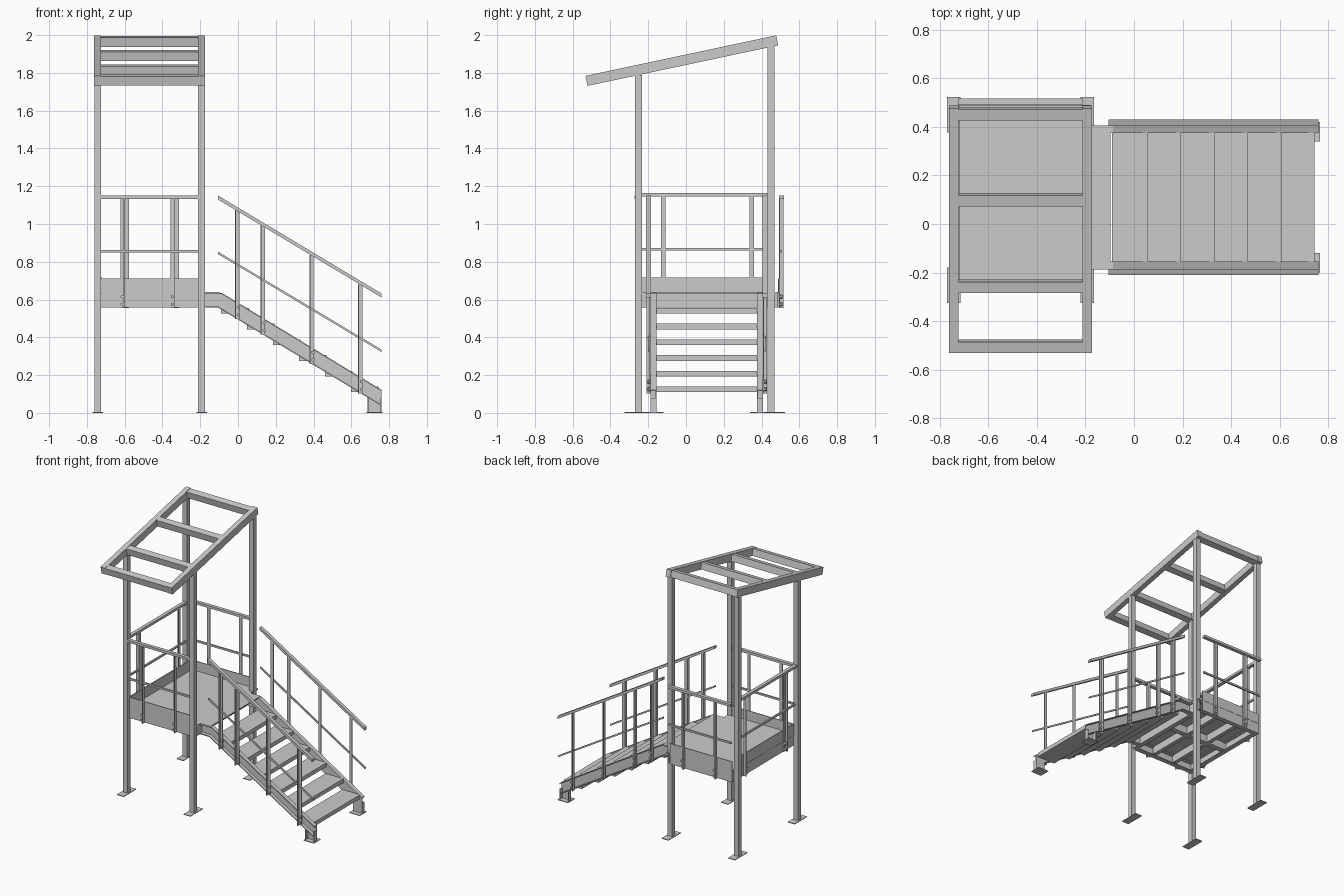
import bpy, bmesh, math
from mathutils import Matrix, Vector

if "Cube" in bpy.data.objects:
    bpy.data.objects.remove(bpy.data.objects["Cube"])


def finish(name, bm):
    bmesh.ops.recalc_face_normals(bm, faces=bm.faces)
    me = bpy.data.meshes.new(name)
    bm.to_mesh(me)
    bm.free()
    ob = bpy.data.objects.new(name, me)
    bpy.context.collection.objects.link(ob)
    return ob


def box(name, x0, x1, y0, y1, z0, z1):
    bm = bmesh.new()
    m = Matrix.Translation(((x0 + x1) / 2, (y0 + y1) / 2, (z0 + z1) / 2))
    bmesh.ops.create_cube(bm, size=1, matrix=m @ Matrix.Diagonal((x1 - x0, y1 - y0, z1 - z0, 1)))
    return finish(name, bm)


def prism(name, pts, axis, a, b):
    """Extrude an outline: axis 'y' takes (x, z) points, axis 'x' (y, z), axis 'z' (x, y)."""
    put = {'x': lambda p, t: (t, p[0], p[1]), 'y': lambda p, t: (p[0], t, p[1]),
           'z': lambda p, t: (p[0], p[1], t)}[axis]
    bm = bmesh.new()
    lo = [bm.verts.new(put(p, a)) for p in pts]
    hi = [bm.verts.new(put(p, b)) for p in pts]
    bm.faces.new(lo)
    bm.faces.new(hi[::-1])
    for i in range(len(pts)):
        j = (i + 1) % len(pts)
        bm.faces.new((lo[i], lo[j], hi[j], hi[i]))
    return finish(name, bm)


def channel(u, v, w, h, d, t=0.006):
    """C outline: web on u, flanges reaching w along u (signed), from v up h."""
    return [(u, v), (u + w, v), (u + w, v + t), (u + d * t, v + t),
            (u + d * t, v + h - t), (u + w, v + h - t), (u + w, v + h), (u, v + h)]


def angle_post(name, x, y, sx, sy, z0, z1, leg=0.023, t=0.005):
    """L-section upright with its corner at x, y."""
    pts = [(0, 0), (leg, 0), (leg, t), (t, t), (t, leg), (0, leg)]
    prism(name, [(x + sx * p, y + sy * q) for p, q in pts], 'z', z0, z1)


def bolts(name, x, y, z, axis='Y'):
    for k, dz in enumerate((0, 0.04)):
        bm = bmesh.new()
        rot = Matrix.Rotation(math.pi / 2, 4, 'X' if axis == 'Y' else 'Y')
        bmesh.ops.create_cone(bm, cap_ends=True, segments=6, radius1=0.009, radius2=0.009,
                              depth=0.016, matrix=Matrix.Translation((x, y, z + dz)) @ rot)
        finish(f"{name}_{k}", bm)


# Main posts with base plates
for sx, x in (("left", -0.743), ("right", -0.193)):
    for sy, y, top in (("front", -0.252, 1.79), ("back", 0.45, 1.94)):
        box(f"post_{sy}_{sx}", x - 0.018, x + 0.018, y - 0.018, y + 0.018, 0, top)
        box(f"base_plate_{sy}_{sx}", x - 0.028, x + 0.028, y - 0.073, y + 0.073, 0, 0.005)

# Sloped roof frame
tilt = math.radians(12)
roof = Matrix.Translation((-0.468, -0.022, 1.865)) @ Matrix.Rotation(tilt, 4, 'X')
for side, x in (("left", -0.275), ("right", 0.275)):
    ob = box("roof_rafter_" + side, x - 0.019, x + 0.019, -0.516, 0.516, -0.027, 0.027)
    ob.matrix_world = roof
for i, y in enumerate((-0.493, -0.24, 0.125, 0.488)):
    ob = box(f"roof_crossbar_{i}", -0.257, 0.257, y - 0.023, y + 0.023, -0.025, 0.025)
    ob.matrix_world = roof

# Platform frame of channels
Z0, ZH = 0.557, 0.076
prism("frame_front", channel(-0.245, Z0, 0.035, ZH, 1), 'x', -0.724, -0.211)
prism("frame_back", channel(0.49, Z0, -0.035, ZH, -1), 'x', -0.724, -0.211)
prism("frame_left", channel(-0.725, Z0, 0.035, ZH, 1), 'y', -0.24, 0.485)
prism("frame_right", channel(-0.185, Z0, -0.035, ZH, -1), 'y', -0.24, 0.485)
for i, x in enumerate((-0.56, -0.38)):
    box(f"frame_joist_{i}", x - 0.015, x + 0.015, -0.23, 0.475, 0.575, 0.632)
box("frame_middle_beam", -0.72, -0.19, 0.10, 0.14, 0.575, 0.631)
box("deck_plate", -0.722, -0.18, -0.245, 0.49, 0.632, 0.64)

# Toe boards
box("toe_board_front", -0.724, -0.211, -0.246, -0.24, 0.635, 0.712)
box("toe_board_back", -0.724, -0.211, 0.486, 0.492, 0.635, 0.712)
box("toe_board_left", -0.726, -0.72, -0.234, 0.432, 0.635, 0.718)

# Platform railings: front, back, left
for side, y, s in (("front", -0.246, -1), ("back", 0.492, 1)):
    for i, x in enumerate((-0.6, -0.335)):
        angle_post(f"rail_post_{side}_{i}", x, y, s, s, 0.555, 1.14)
        bolts(f"rail_bolt_{side}_{i}", x + s * 0.013, y + s * 0.012, 0.575)
    a, b = sorted((y, y + s * 0.026))
    box("top_rail_" + side, -0.725, -0.21, a, b, 1.132, 1.15)
    c, d = sorted((y + s * 0.004, y + s * 0.016))
    box("mid_rail_" + side, -0.725, -0.21, c, d, 0.849, 0.862)
for i, (y, s) in enumerate(((-0.132, 1), (0.36, -1))):
    angle_post(f"rail_post_left_{i}", -0.726, y, -1, s, 0.557, 1.15)
    bolts(f"rail_bolt_left_{i}", -0.738, y + s * 0.013, 0.575, 'X')
box("top_rail_left", -0.752, -0.726, -0.235, 0.433, 1.145, 1.163)
box("mid_rail_left", -0.742, -0.73, -0.235, 0.433, 0.86, 0.873)

# Stair side pieces, mirrored about the stair centre line
MID = 0.11
top = [(-0.185, 0.636), (-0.087, 0.636), (0.76, 0.122)]
bot = [(-0.185, 0.558), (-0.107, 0.558), (0.76, 0.037)]
T = 0.007
slope = (0.122 - 0.636) / 0.847


def strip(name, line, dz, y0, y1):
    pts = list(line) + [(x, z + dz) for x, z in reversed(line)]
    prism(name, pts, 'y', y0, y1)


for side, s in (("front", -1), ("back", 1)):
    inner, outer = MID + s * 0.265, MID + s * 0.297
    prism("stringer_web_" + side, top + bot[::-1], 'y', inner, inner + s * 0.006)
    strip("stringer_top_flange_" + side, top, -T, inner, outer)
    strip("stringer_bottom_flange_" + side, bot, T, inner, outer)
    # Foot under the lower end
    box("stair_foot_web_" + side, 0.685, 0.76, *sorted((inner, inner + s * 0.006)), 0, 0.085)
    for k, x in enumerate((0.685, 0.754)):
        box(f"stair_foot_flange_{side}_{k}", x, x + 0.006, *sorted((inner, outer)), 0, 0.08)
    box("stair_foot_plate_" + side, 0.68, 0.766, *sorted((MID + s * 0.23, MID + s * 0.31)), 0, 0.005)
    # Handrail
    strip("stair_handrail_" + side, [(-0.105, 1.15), (0.76, 0.632)], -0.021, outer - s * 0.002, outer + s * 0.024)
    strip("stair_mid_rail_" + side, [(-0.105, 0.853), (0.76, 0.335)], -0.013, outer + s * 0.004, outer + s * 0.014)
    for i, x in enumerate((-0.015, 0.12, 0.378, 0.635)):
        zb = 0.558 + slope * (x + 0.107) - 0.005
        zt = 1.15 + slope * (x + 0.105) - 0.02
        angle_post(f"stair_post_{side}_{i}", x, outer, 1, s, zb, zt)
        bolts(f"stair_bolt_{side}_{i}", x + 0.018, outer + s * 0.01, zb + 0.022)

# Landing bridge and treads
box("landing_plate", -0.185, -0.097, -0.187, 0.407, 0.632, 0.64)
for i in range(6):
    x, z = -0.09 + 0.1375 * i, 0.555 - 0.083 * i
    box(f"stair_tread_{i}", x, x + 0.147, MID - 0.265, MID + 0.265, z - 0.03, z)
